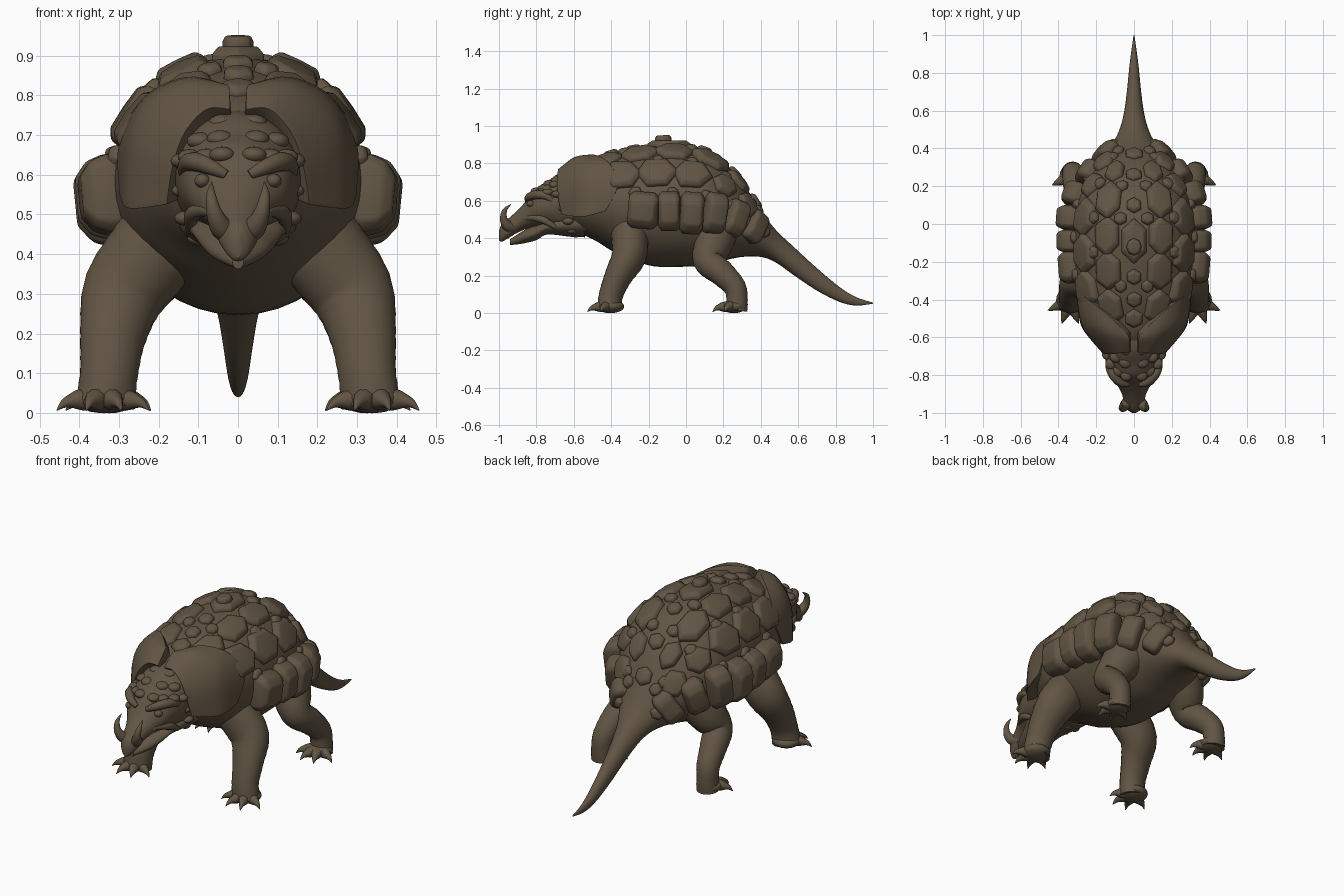
import bpy, bmesh, random
from math import sin, cos, pi, acos, radians
from mathutils import Vector, Matrix

random.seed(4)
cube = bpy.data.objects.get("Cube")
if cube:
    bpy.data.objects.remove(cube, do_unlink=True)

HIDE = (0.12, 0.09, 0.057, 1)
hide = bpy.data.materials.new("brown_hide")
hide.use_nodes = True
hide.diffuse_color = HIDE
bsdf = hide.node_tree.nodes["Principled BSDF"]
bsdf.inputs["Base Color"].default_value = HIDE
bsdf.inputs["Roughness"].default_value = 0.8


def finish(name, bm, mirror=True, angle=40):
    bmesh.ops.recalc_face_normals(bm, faces=bm.faces)
    me = bpy.data.meshes.new(name)
    bm.to_mesh(me)
    bm.free()
    me.materials.append(hide)
    ob = bpy.data.objects.new(name, me)
    bpy.context.collection.objects.link(ob)
    bpy.ops.object.select_all(action='DESELECT')
    ob.select_set(True)
    bpy.context.view_layer.objects.active = ob
    bpy.ops.object.shade_smooth_by_angle(angle=radians(angle))
    if mirror:
        ob.modifiers.new("mirror", 'MIRROR').use_mirror_merge = False


def spline(pts, n=5):
    """Smooth curve through tuples of any length."""
    out = []
    p = [pts[0]] + list(pts) + [pts[-1]]
    for i in range(1, len(p) - 2):
        for k in range(n):
            t = k / n
            out.append([0.5 * (2 * b + (c - a) * t + (2 * a - 5 * b + 4 * c - d) * t * t
                               + (3 * b - a - 3 * c + d) * t ** 3)
                        for a, b, c, d in zip(*p[i - 1:i + 3])])
    return out + [list(pts[-1])]


def skin(bm, rings):
    """Bridge rings of points and cap both ends."""
    vs = [[bm.verts.new(co) for co in r] for r in rings]
    n = len(vs[0])
    for a, b in zip(vs, vs[1:]):
        for i in range(n):
            bm.faces.new((a[i], a[(i + 1) % n], b[(i + 1) % n], b[i]))
    bm.faces.new(vs[0])
    bm.faces.new(vs[-1])


def loft(name, stations, n=40):
    """Oval sections along y: (y, bottom, top, half width)."""
    bm = bmesh.new()
    skin(bm, [[(w * sin(a), y, (lo + hi) / 2 + (hi - lo) / 2 * cos(a))
               for a in (2 * pi * i / n for i in range(n))]
              for y, lo, hi, w in spline(stations)])
    finish(name, bm, False)


def tube(bm, path, n=16, wrinkle=0.0, steps=6, wide=1.0):
    """Round limb along (x, y, z, radius), optionally wider sideways."""
    pts = spline(path, steps)
    rings, side = [], Vector((1, 0, 0))
    for i, p in enumerate(pts):
        a, b = pts[max(i - 1, 0)], pts[min(i + 1, len(pts) - 1)]
        t = (Vector(b[:3]) - Vector(a[:3])).normalized()
        side = (side - t * side.dot(t)).normalized()
        up = t.cross(side)
        r = max(p[3], 0.001) * (1 + wrinkle * (-1) ** i)
        rings.append([Vector(p[:3]) + r * (side * cos(q) * wide + up * sin(q))
                      for q in (2 * pi * k / n for k in range(n))])
    skin(bm, rings)


def blob(bm, loc, size):
    m = Matrix.Translation(loc) @ Matrix.Diagonal((*size, 1))
    bmesh.ops.create_icosphere(bm, subdivisions=3, radius=1, matrix=m)


# Trunk and tail
BODY = [(-.66, .50, .73, .12), (-.58, .435, .785, .205), (-.48, .385, .82, .268),
        (-.38, .325, .855, .3), (-.2, .255, .89, .32), (-.05, .247, .897, .322),
        (.1, .255, .868, .31), (.2, .28, .805, .275), (.3, .30, .70, .215),
        (.4, .30, .55, .135), (.48, .27, .445, .085), (.58, .20, .35, .055),
        (.7, .12, .24, .038), (.82, .06, .14, .026), (.91, .04, .085, .015),
        (1.0, .05, .056, .002)]
loft("body_and_tail", BODY)
FINE = spline(BODY, 10)


def section(y):
    for a, b in zip(FINE, FINE[1:]):
        if a[0] <= y <= b[0]:
            f = (y - a[0]) / (b[0] - a[0])
            return [u + (v - u) * f for u, v in zip(a, b)]


def on_body(y, a):
    _, lo, hi, w = section(y)
    return Vector((w * sin(a), y, (lo + hi) / 2 + (hi - lo) / 2 * cos(a)))


def plate(bm, y, a, outline, profile):
    """Raised scale on the hide; profile lists (height, length scale, girth scale) rings."""
    c = on_body(y, a)
    u = (on_body(y + .02, a) - on_body(y - .02, a)).normalized()
    v = (on_body(y, a + .05) - on_body(y, a - .05)).normalized()
    nrm = v.cross(u).normalized()
    if nrm.dot(c - Vector((0, y, .55))) < 0:
        nrm = -nrm
    v = nrm.cross(u)
    skin(bm, [[c + u * p * s + v * q * t + nrm * h for p, q in outline] for h, s, t in profile])


def soften(bm, width):
    bmesh.ops.recalc_face_normals(bm, faces=bm.faces)
    edges = [e for e in bm.edges if e.calc_face_angle(0) > .2]
    bmesh.ops.bevel(bm, geom=edges, offset=width, segments=2, profile=.5,
                    affect='EDGES', clamp_overlap=True)


def polygon(n, a, b, jitter=0.0):
    return [(a * cos(q) * k, b * sin(q) * k)
            for q, k in ((2 * pi * i / n, 1 + random.uniform(-jitter, jitter)) for i in range(n))]


# Large scales and small studs over the back
LARGE = [(-.03, 1.02, 1.02), (.006, 1, 1), (.025, .76, .76)]
STUD = [(-.02, 1.05, 1.05), (.01, 1, 1), (.022, .65, .65)]
big, small = bmesh.new(), bmesh.new()
for deg, rows, a, b in ((26, (-.44, -.25, -.06, .13, .28), .108, .078),
                        (56, (-.34, -.155, .035, .21, .33), .108, .094)):
    for y in rows:
        k = 1 if y < .2 else .74
        plate(big, y, radians(deg), polygon(6, a * k, b * k, .08), LARGE)
for deg, rows in ((42, (-.15, .035, .215, .35)), (78, (-.27, -.07, .11, .25)), (13, (-.33, .03, .2)),
                  (35, (.385,)), (75, (.42,))):
    for y in rows:
        plate(small, y, radians(deg), polygon(6, .036, .036, .1), STUD)
soften(big, .007)
soften(small, .005)
finish("back_scales", big)
finish("back_studs", small)

# Studs and scales down the spine
spine = bmesh.new()
for y, r in ((-.5, .05), (-.4, .042), (-.28, .042), (.1, .042), (.26, .045), (.37, .05)):
    plate(spine, y, 0, polygon(6, r, r, .05), STUD)
plate(spine, -.09, 0, polygon(6, .12, .075), LARGE)
plate(spine, -.12, 0, polygon(8, .045, .04), [(0, 1.05, 1.05), (.04, 1, 1), (.053, .8, .8)])
soften(spine, .005)
finish("spine_scales", spine, False)

# Heavy row of flank plates, thinner toward the tail
flank = bmesh.new()
for y, z, half, tall, deep in ((-.228, .55, .082, .1, .95), (-.09, .545, .06, .108, 1),
                               (.03, .535, .064, .115, 1.08), (.15, .535, .062, .112, .95),
                               (.265, .508, .058, .1, .7), (.375, .462, .054, .09, .5)):
    _, lo, hi, w = section(y)
    ang = acos((z - (lo + hi) / 2) / ((hi - lo) / 2))
    c = half * .7
    corner = [(half, -tall * .75), (half, tall * .75), (c, tall), (-c, tall),
              (-half, tall * .75), (-half, -tall * .75), (-c, -tall), (c, -tall)]
    plate(flank, y, ang, corner, [(-.06, .9, .9), (.012 * deep, 1, 1),
                                  (.055 * deep, .96, .86), (.085 * deep, .72, .5)])
soften(flank, .012)
finish("flank_plates", flank)

# Shoulder shields: front, middle and rear edges, from spine to flank
FRONT = [(.02, -.68, .765), (.08, -.685, .765), (.135, -.69, .705), (.165, -.685, .62), (.18, -.665, .525)]
MID = [(.022, -.62, .82), (.125, -.585, .832), (.222, -.55, .778), (.268, -.545, .68), (.275, -.55, .515)]
REAR = [(.03, -.59, .828), (.13, -.49, .847), (.238, -.405, .795), (.3, -.365, .68), (.298, -.43, .545)]
CORE = Vector((0, -.45, .6))
bm = bmesh.new()
rings = []
for strip in zip(spline(FRONT), spline(MID), spline(REAR)):
    outer = [Vector(p) for p in spline(strip, 6)]
    rings.append(outer + [p.lerp(CORE, .22) for p in reversed(outer)])
skin(bm, rings)
bmesh.ops.recalc_face_normals(bm, faces=bm.faces)
rim = [e for e in bm.edges if e.calc_face_angle(0) > .9]
bmesh.ops.bevel(bm, geom=rim, offset=.012, segments=3, profile=.5, affect='EDGES', clamp_overlap=True)
finish("shoulder_shields", bm)

# Head, upper beak and lower jaw
loft("head", [(-.53, .42, .77, .17), (-.66, .43, .755, .158), (-.74, .45, .705, .145),
              (-.80, .455, .668, .125), (-.85, .45, .605, .09), (-.90, .43, .55, .064),
              (-.95, .40, .505, .052), (-.985, .382, .475, .032), (-1.0, .39, .44, .008)])
loft("lower_jaw", [(-.54, .405, .56, .15), (-.62, .408, .54, .14), (-.74, .42, .50, .118),
                   (-.80, .39, .475, .096), (-.87, .372, .44, .068), (-.94, .363, .395, .014)])

# Nose horns
bm = bmesh.new()
tube(bm, [(.018, -.925, .46, .036), (.042, -.955, .468, .029), (.06, -.975, .505, .02),
          (.068, -.968, .55, .012), (.066, -.935, .582, .001)])
finish("nose_horns", bm)

# Brow ridges, eyes and cheek ridges
bm = bmesh.new()
tube(bm, [(.03, -.85, .60, .012), (.07, -.84, .62, .02), (.11, -.80, .633, .024),
          (.132, -.75, .625, .02), (.14, -.7, .59, .008)], 12)
tube(bm, [(.045, -.9, .49, .008), (.08, -.84, .51, .016), (.115, -.77, .5, .02),
          (.12, -.70, .46, .012)], 12)
finish("brow_and_cheek_ridges", bm)
bm = bmesh.new()
blob(bm, (.09, -.83, .585), (.02, .022, .018))
finish("eyes", bm)

# Knobbly crest and throat scales
bm = bmesh.new()
for x, y, z, r in ((.04, -.80, .65, .032), (.08, -.775, .645, .032), (.122, -.74, .645, .03),
                   (.14, -.69, .635, .03), (.045, -.73, .69, .034), (.095, -.70, .685, .034),
                   (.04, -.66, .73, .034), (.142, -.66, .56, .025), (.13, -.63, .49, .03),
                   (.1, -.61, .44, .028), (.04, -.59, .42, .025)):
    blob(bm, (x, y, z), (r, r, r * .65))
finish("crest_knobs", bm)


def foot(bm, x, y, size):
    """Pad with four spread toes, each ending in a claw."""
    blob(bm, (x, y, .035), (.075 * size, .075 * size, .036))
    for deg in (-62, -20, 20, 66):
        dx, dy = sin(radians(deg)), -cos(radians(deg))
        tube(bm, [(x + dx * d * size, y + dy * d * size, z, r)
                  for d, z, r in ((.03, .035, .03), (.065, .033, .027), (.088, .03, .019),
                                  (.11, .023, .011), (.13, .006, .001))], 10, steps=4)


# Legs
bm = bmesh.new()
tube(bm, [(.15, -.30, .49, .105), (.215, -.30, .405, .1), (.286, -.305, .305, .092),
          (.314, -.36, .20, .074), (.325, -.4, .1, .064), (.335, -.41, .02, .066)],
     24, .008, wide=1.15)
foot(bm, .338, -.405, 1)
finish("front_legs", bm)
bm = bmesh.new()
tube(bm, [(.16, .165, .47, .125), (.225, .145, .37, .105), (.275, .118, .28, .08),
          (.303, .19, .215, .07), (.32, .26, .14, .06), (.325, .273, .07, .057),
          (.325, .268, .015, .06)], 24, .008)
foot(bm, .325, .255, .92)
finish("hind_legs", bm)
